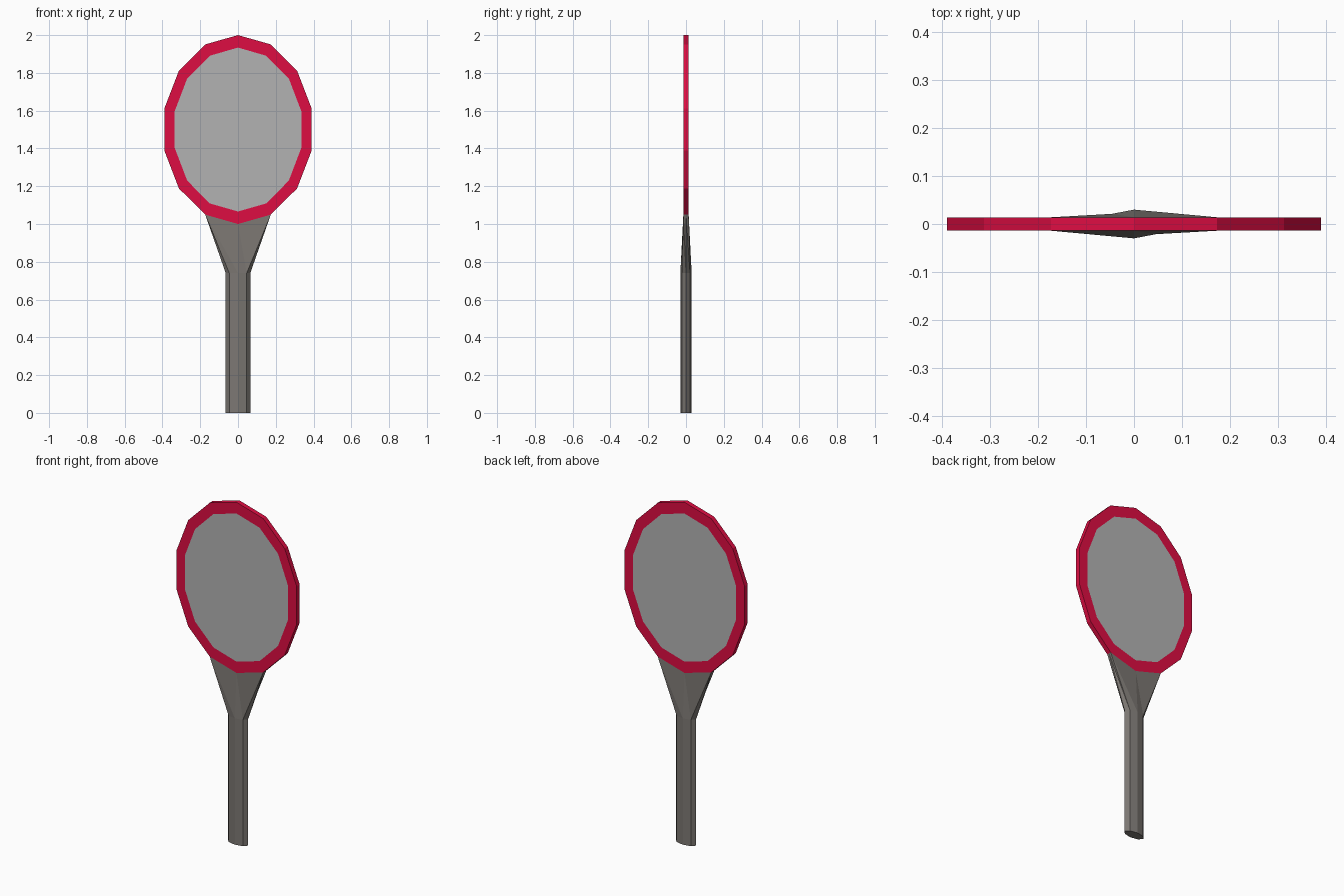
import bpy, bmesh
from math import sin, cos, pi

if "Cube" in bpy.data.objects:
    bpy.data.objects.remove(bpy.data.objects["Cube"])

SIDES, HALF = 14, 0.014      # head polygon sides, half thickness


def material(name, rgb):
    m = bpy.data.materials.new(name)
    m.diffuse_color = (*rgb, 1)
    m.use_nodes = True
    m.node_tree.nodes["Principled BSDF"].inputs["Base Color"].default_value = m.diffuse_color
    return m


def finish(name, bm, mats):
    bmesh.ops.recalc_face_normals(bm, faces=bm.faces)
    me = bpy.data.meshes.new(name)
    bm.to_mesh(me)
    bm.free()
    for m in mats:
        me.materials.append(m)
    ob = bpy.data.objects.new(name, me)
    bpy.context.collection.objects.link(ob)
    return ob


def oval(bm, rx, rz, y):
    angles = [2 * pi * i / SIDES for i in range(SIDES)]
    return [bm.verts.new((rx * sin(a), y, 1.5 + rz * cos(a))) for a in angles]


def bridge(bm, a, b):
    n = len(a)
    return [bm.faces.new((a[i], a[(i + 1) % n], b[(i + 1) % n], b[i])) for i in range(n)]


red = material("frame_red", (0.73, 0.004, 0.055))
grey = material("string_grey", (0.45, 0.45, 0.45))
brown = material("handle_grey", (0.2, 0.185, 0.17))

# Head: oval prism with a red rim and flush string area on both sides
bm = bmesh.new()
outer = [oval(bm, 0.4, 0.5, y) for y in (-HALF, HALF)]
inner = [oval(bm, 0.344, 0.434, y) for y in (-HALF, HALF)]
bridge(bm, *outer)
for o, i in zip(outer, inner):
    bridge(bm, o, i)
    bm.faces.new(i).material_index = 1
finish("racket_head", bm, [red, grey])

# Handle: flattened octagonal grip flaring out to the two lowest rim faces
bm = bmesh.new()
octagon = [(0.065 * cos(k * pi / 4), 0.03 * sin(k * pi / 4)) for k in range(8)]
base, neck = [[bm.verts.new((x, y, z)) for x, y in octagon] for z in (0, 0.74)]
tx, tz = 0.4 * sin(2 * pi / SIDES), 1.5 - 0.5 * cos(2 * pi / SIDES)
sign = lambda v: (v > 1e-6) - (v < -1e-6)
top = []
for k, (x, y) in enumerate(octagon):
    sx = sign(x)
    top.append(bm.verts.new((sx * tx, sign(y) * HALF, tz if sx else 1.0)))
bm.faces.new(base)
bridge(bm, base, neck)
for k in range(8):
    j = (k + 1) % 8
    # twisted quads are split along one consistent diagonal
    bm.faces.new((neck[k], neck[j], top[k]))
    bm.faces.new((neck[j], top[j], top[k]))
finish("handle", bm, [brown])
